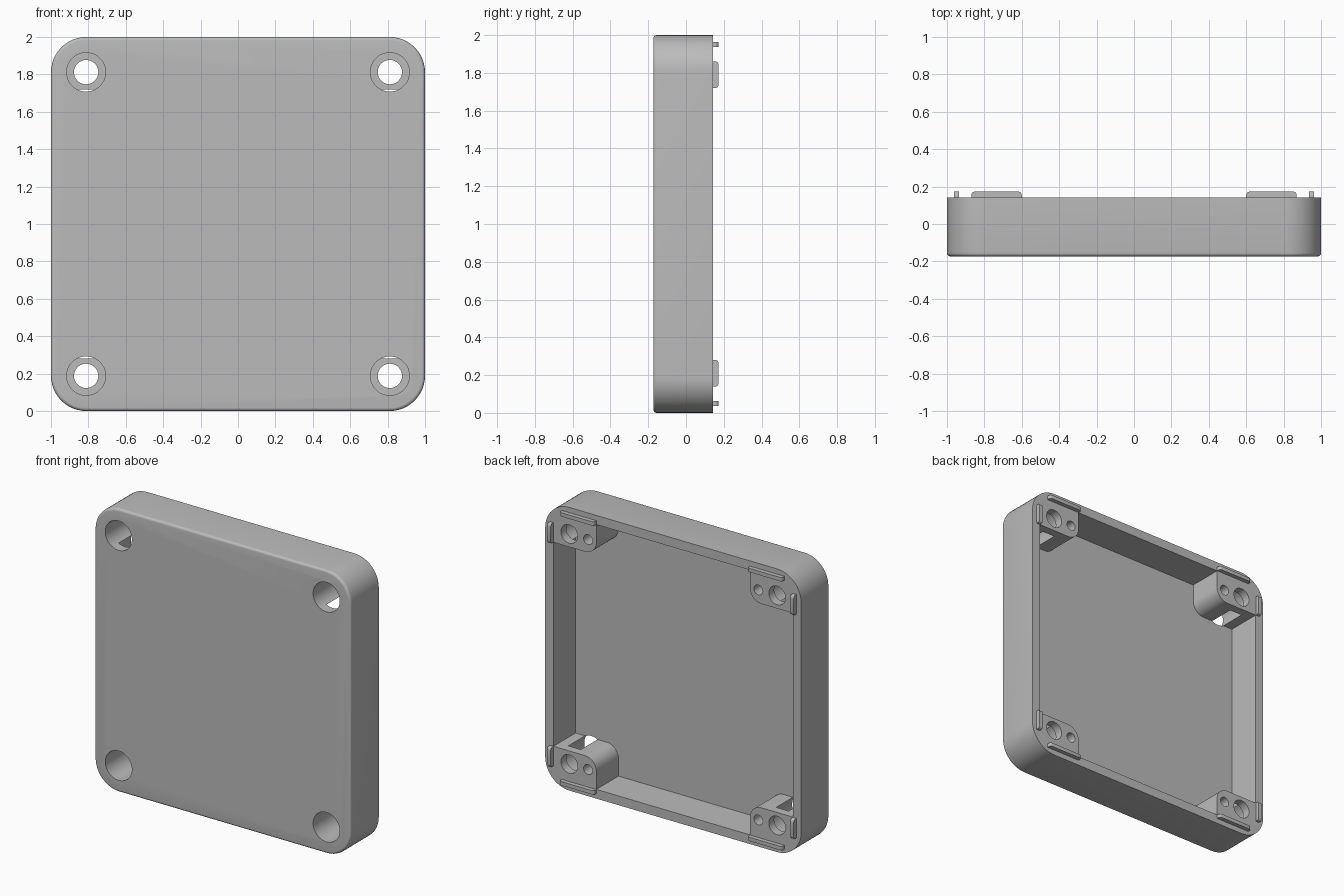
import bpy, bmesh, math

cube = bpy.data.objects.get("Cube")
if cube:
    bpy.data.objects.remove(cube, do_unlink=True)

FRONT, BACK, TOP = -0.173, 0.143, 0.173
FLOOR, WALL, RADIUS, FILLET = -0.103, 0.065, 0.19, 0.018
HOLE = 0.188                      # screw axis, measured from both edges
CORNERS = [(sx, sz) for sx in (-1, 1) for sz in (-1, 1)]

grey = bpy.data.materials.new("Plain grey")
grey.use_nodes = True
colour = (0.5, 0.5, 0.5, 1)
grey.diffuse_color = colour
grey.node_tree.nodes["Principled BSDF"].inputs["Base Color"].default_value = colour


def outline(x0, x1, z0, z1, radii, steps=12):
    """Rounded rectangle; radii run from the high x, high z corner around."""
    pts = []
    spots = [(x1, z1, -1, -1), (x0, z1, 1, -1), (x0, z0, 1, 1), (x1, z0, -1, 1)]
    for k, ((x, z, dx, dz), r) in enumerate(zip(spots, radii)):
        for i in range(steps + 1 if r else 1):
            a = math.pi / 2 * (k + i / steps)
            pts.append((x + r * (dx + math.cos(a)), z + r * (dz + math.sin(a))) if r else (x, z))
    return pts


def circle(cx, cz, r, n=48):
    return [(cx + r * math.cos(2 * math.pi * i / n), cz + r * math.sin(2 * math.pi * i / n))
            for i in range(n)]


def loft(bm, rings, sx=1, sz=1):
    """Closed solid through (outline, y) rings, mirrored to a corner of the box."""
    loops = [[bm.verts.new((sx * x, y, 1 + sz * (z - 1))) for x, z in pts] for pts, y in rings]
    faces = [bm.faces.new(loops[0]), bm.faces.new(loops[-1])]
    n = len(loops[0])
    for a, b in zip(loops, loops[1:]):
        for i in range(n):
            j = (i + 1) % n
            faces.append(bm.faces.new((a[i], a[j], b[j], b[i])))


def finish(bm, name):
    bmesh.ops.recalc_face_normals(bm, faces=bm.faces)
    mesh = bpy.data.meshes.new(name)
    bm.to_mesh(mesh)
    bm.free()
    mesh.materials.append(grey)
    obj = bpy.data.objects.new(name, mesh)
    bpy.context.collection.objects.link(obj)
    return obj


def activate(obj):
    bpy.ops.object.select_all(action='DESELECT')
    obj.select_set(True)
    bpy.context.view_layer.objects.active = obj


def combine(target, tool, operation):
    activate(target)
    mod = target.modifiers.new(operation, 'BOOLEAN')
    mod.operation, mod.solver, mod.object = operation, 'EXACT', tool
    bpy.ops.object.modifier_apply(modifier=mod.name)
    bpy.data.objects.remove(tool, do_unlink=True)


def inset_box(d):
    return outline(-1 + d, 1 - d, d, 2 - d, [RADIUS - d] * 4)


# Hollow box: filleted front rim, outer wall, back lip, inner wall and floor
rings = []
for i in range(6):
    a = math.pi / 2 * i / 5
    rings.append((inset_box(FILLET * (1 - math.sin(a))), FRONT + FILLET * (1 - math.cos(a))))
rings += [(inset_box(0), BACK), (inset_box(WALL), BACK), (inset_box(WALL), FLOOR)]
bm = bmesh.new()
loft(bm, rings)
cover = finish(bm, "cover_shell")

# Corner bosses with one large rounded inner corner
bm = bmesh.new()
boss = outline(0.6, 0.95, 0.05, 0.28, [0, 0.09, 0, 0.14])
for sx, sz in CORNERS:
    loft(bm, [(boss, FLOOR - 0.03), (boss, BACK)], sx, sz)
combine(cover, finish(bm, "bosses"), 'UNION')

# Counterbored screw holes and small blind pin holes
bm = bmesh.new()
for sx, sz in CORNERS:
    wide, narrow = circle(1 - HOLE, HOLE, 0.104), circle(1 - HOLE, HOLE, 0.065)
    seat = BACK - 0.06
    loft(bm, [(wide, FRONT - 0.1), (wide, seat), (narrow, seat), (narrow, BACK + 0.1)], sx, sz)
    pin = circle(0.665, HOLE, 0.035, 32)
    loft(bm, [(pin, BACK - 0.18), (pin, BACK + 0.1)], sx, sz)
combine(cover, finish(bm, "hole_cutters"), 'DIFFERENCE')
activate(cover)
bpy.ops.object.shade_smooth_by_angle(angle=math.radians(30))

# Locating ribs on the back lip, with rounded ends
bm = bmesh.new()
profile = [(0, BACK - 0.005), (0, TOP - 0.018)]
for i in range(1, 5):
    a = math.pi / 2 * i / 4
    profile.append((0.018 * (1 - math.cos(a)), TOP - 0.018 * (1 - math.sin(a))))
for sx, sz in CORNERS:
    loft(bm, [(outline(0.6 + d, 0.87 - d, 0.037, 0.064, [0] * 4), y) for d, y in profile], sx, sz)
    loft(bm, [(outline(0.936, 0.963, 0.14 + d, 0.28 - d, [0] * 4), y) for d, y in profile], sx, sz)
ribs = finish(bm, "locating_ribs")
activate(ribs)
bpy.ops.object.shade_smooth_by_angle(angle=math.radians(30))
